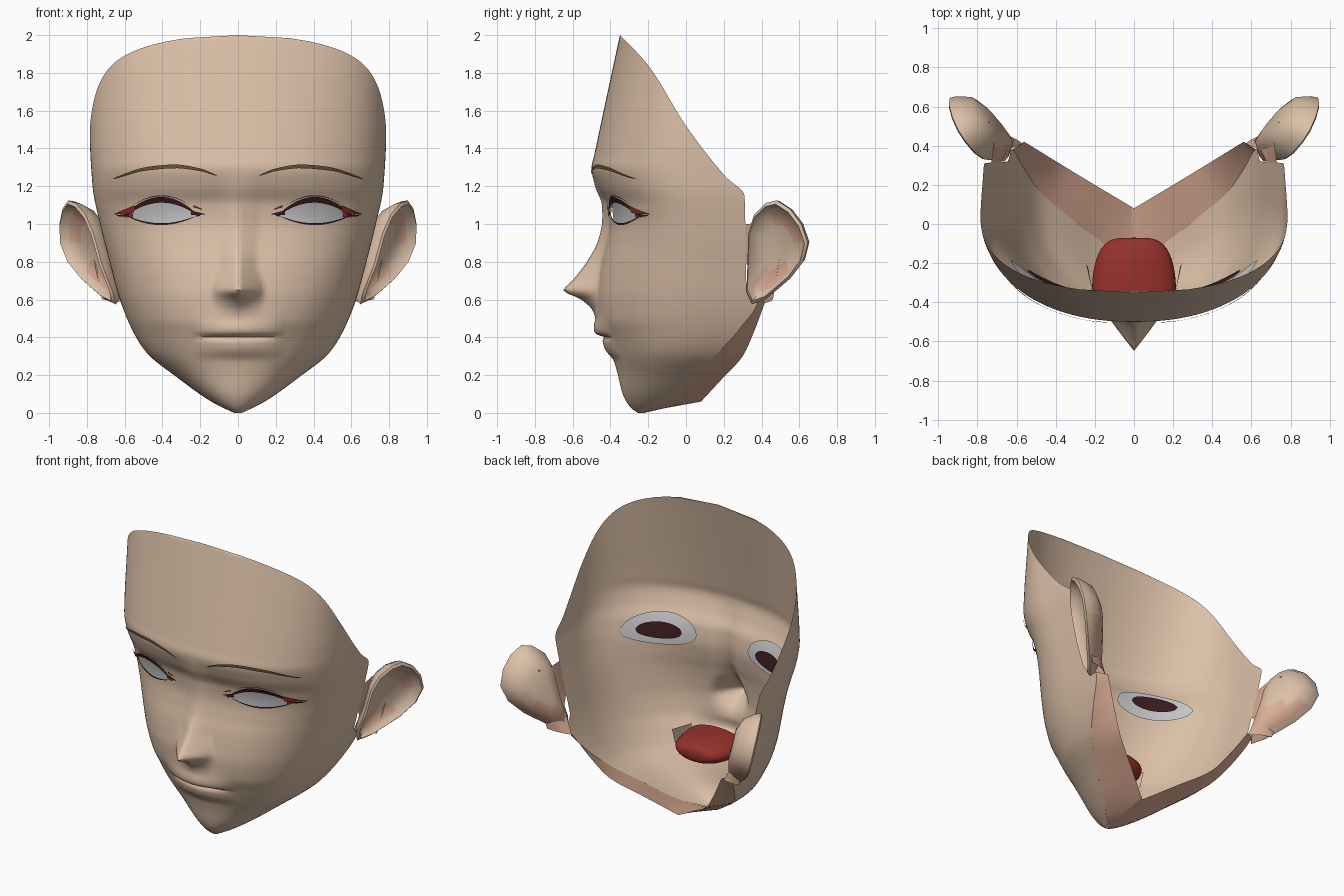
import bpy, bmesh, math
from mathutils import Vector

if "Cube" in bpy.data.objects:
    bpy.data.objects.remove(bpy.data.objects["Cube"])


def material(name, r, g, b):
    m = bpy.data.materials.new(name)
    m.diffuse_color = (r, g, b, 1)
    m.use_nodes = True
    m.node_tree.nodes["Principled BSDF"].inputs["Base Color"].default_value = m.diffuse_color
    return m


SKIN = material("skin", .72, .53, .39)
PINK = material("pink_skin", .72, .42, .30)
WHITE = material("eye_white", .58, .58, .59)
DARK = material("dark_lash", .045, .012, .015)
RED = material("mouth_red", .30, .03, .024)
BROWN = material("brow_brown", .14, .08, .04)


def curve(table, z):
    """Smooth monotone interpolation through (position, value) pairs."""
    n = len(table)
    if z <= table[0][0]:
        return table[0][1]
    if z >= table[-1][0]:
        return table[-1][1]
    s = [(table[i + 1][1] - table[i][1]) / (table[i + 1][0] - table[i][0]) for i in range(n - 1)]

    def tangent(i):
        if i == 0:
            return s[0]
        if i == n - 1:
            return s[-1]
        return 2 * s[i - 1] * s[i] / (s[i - 1] + s[i]) if s[i - 1] * s[i] > 0 else 0
    i = next(k for k in range(n - 1) if z <= table[k + 1][0])
    h = table[i + 1][0] - table[i][0]
    t = (z - table[i][0]) / h
    return ((2*t**3 - 3*t**2 + 1) * table[i][1] + (t**3 - 2*t**2 + t) * h * tangent(i)
            + (3*t**2 - 2*t**3) * table[i + 1][1] + (t**3 - t**2) * h * tangent(i + 1))


# Face described by height: half width, centre profile, side line, rear edge, nose, lips
WIDTH = [(0, .02), (.05, .125), (.19, .325), (.32, .485), (.45, .565), (.6, .625), (.8, .68),
         (1, .73), (1.2, .77), (1.5, .785), (2, .785)]
FRONT = [(0, -.25), (.03, -.29), (.1, -.33), (.22, -.36), (.3, -.385), (.4, -.425), (.5, -.465), (.62, -.475),
         (.7, -.467), (.8, -.45), (.9, -.425), (1, -.41), (1.1, -.42), (1.2, -.47), (1.3, -.5), (1.36, -.487),
         (1.6, -.436), (1.8, -.393), (2, -.35)]
SIDE = [(0, -.22), (.06, -.12), (.17, -.01), (.3, .08), (.45, .13), (.62, .14), (.8, .13), (1, .1), (1.3, .05), (2, .05)]
REAR = [(0, -.22), (.06, -.11), (.17, .01), (.3, .15), (.44, .28), (.6, .38), (.67, .32), (1.15, .31),
        (1.25, .21), (1.52, 0), (1.84, -.2), (2, -.35)]
NOSE = [(.5, .005), (.54, .02), (.6, .08), (.65, .175), (.7, .135), (.8, .075), (.9, .045), (1, .035), (1.1, .025), (1.28, 0)]
NOSE_W = [(.5, .12), (.65, .14), (.8, .10), (1.1, .12)]
LIPS = [(.28, 0), (.34, .025), (.38, .02), (.405, -.005), (.42, .045), (.45, .035), (.5, .01), (.56, 0)]
EXP = 2.2


def relief(x, z):
    nose = curve(NOSE, z) * max(0, 1 - abs(x) / curve(NOSE_W, z))
    return nose + curve(LIPS, z) * max(0, 1 - (x / .25) ** 2)


def face_y(x, z):
    w, f, c = curve(WIDTH, z), curve(FRONT, z), curve(SIDE, z)
    return c - (c - f) * max(0, 1 - min(1, abs(x) / w) ** EXP) ** (1 / EXP) - relief(x, z)


def eye_wave(x):
    return math.sin(math.pi * min(1, max(0, (x - .22) / .37))) ** .75


def eye_top(x):
    return 1.045 + .08 * eye_wave(x)


def eye_low(x):
    return 1.045 - .045 * eye_wave(x)


def finish(name, bm, mats, mirror=True):
    bmesh.ops.remove_doubles(bm, verts=bm.verts, dist=.0005)
    bmesh.ops.recalc_face_normals(bm, faces=bm.faces)
    me = bpy.data.meshes.new(name)
    bm.to_mesh(me)
    bm.free()
    for m in mats:
        me.materials.append(m)
    for p in me.polygons:
        p.use_smooth = True
    me.set_sharp_from_angle(angle=math.radians(50))
    ob = bpy.data.objects.new(name, me)
    bpy.context.collection.objects.link(ob)
    if mirror:
        ob.modifiers.new("mirror", "MIRROR").merge_threshold = .002
    return ob


def sheet(rows, closed=False):
    """Grid surface through rows of points."""
    bm = bmesh.new()
    vs = [[bm.verts.new(p) for p in r] for r in rows]
    for a, b in zip(vs, vs[1:]):
        n = len(a)
        for i in range(n if closed else n - 1):
            j = (i + 1) % n
            bm.faces.new((a[i], a[j], b[j], b[i]))
    return bm, vs


def strip(name, x0, x1, low, high, offset, mat, n=24):
    """Thin plate following the face between two height functions."""
    xs = [x0 + (x1 - x0) * i / n for i in range(n + 1)]
    rows = []
    for k in range(4):
        zs = [low(x) + (high(x) - low(x)) * k / 3 for x in xs]
        rows.append([(x, face_y(x, z) + offset, z) for x, z in zip(xs, zs)])
    finish(name, sheet(rows)[0], [mat])


# Face shell
rows = []
for r in range(121):
    z = 2 * r / 120
    w, f, c, e = (curve(t, z) for t in (WIDTH, FRONT, SIDE, REAR))
    reach = math.pi / 2
    if e < c:
        reach = math.acos(min(1, ((c - e) / (c - f)) ** (EXP / 2)))
    row = []
    for k in range(61):
        x = w * math.sin(reach * k / 60) ** (2 / EXP)
        y = c - (c - f) * max(0, math.cos(reach * k / 60)) ** (2 / EXP)
        row.append((x, y - relief(x, z), z))
    for k in range(1, 6):
        row.append((row[60][0], row[60][1] + max(0, e - c) * k / 5, z))
    rows.append(row)
bm, _ = sheet(rows)
bmesh.ops.remove_doubles(bm, verts=bm.verts, dist=.0005)
# Eye opening
outer = {v for v in bm.verts if v.is_boundary}
hole = []
for fc in bm.faces:
    p = fc.calc_center_median()
    if .22 < p.x < .59 and p.y < 0 and eye_low(p.x) < p.z < eye_top(p.x):
        hole.append(fc)
bmesh.ops.delete(bm, geom=hole, context="FACES")
for v in bm.verts:
    if v.is_boundary and v not in outer:
        x = v.co.x
        z = min((eye_low(x), eye_top(x)), key=lambda q: abs(q - v.co.z))
        v.co = (x, face_y(x, z), z)
finish("face", bm, [SKIN])

# Jaw underside
EDGE_Y = [(0, .08), (.3, .26), (.56, .42)]
EDGE_Z = [(.08, .06), (.2, .19), (.3, .3), (.36, .43), (.42, .59)]
rows = [[Vector((0, -.25, 0)).lerp(Vector((0, .08, .06)), i / 4) for i in range(5)]]
for k in range(25):
    z = .6 * k / 24
    jaw = Vector((curve(WIDTH, z), max(curve(SIDE, z), curve(REAR, z)), z))
    x = jaw.x * .9
    y = curve(EDGE_Y, x)
    rows.append([jaw.lerp(Vector((x, y, curve(EDGE_Z, y))), i / 4) for i in range(5)])
finish("jaw_underside", sheet(rows)[0], [PINK])

# Ears
OUTLINE = [(.32, .64), (.325, .78), (.33, .95), (.36, 1.05), (.42, 1.11), (.48, 1.125), (.55, 1.08),
           (.61, 1.0), (.645, .9), (.62, .8), (.55, .71), (.48, .65), (.42, .6), (.35, .575)]
NORMAL = Vector((.84, -.5, -.21))


def ear_ring(scale, depth):
    pts = []
    for y, z in OUTLINE:
        y, z = .46 + (y - .46) * scale, .87 + (z - .87) * scale
        x = .74 + .6 * (y - .33) + .25 * (z - .85) - .6 * max(0, .82 - z) ** 2
        pts.append(Vector((x, y, z)) + NORMAL * depth)
    return pts


bm, vs = sheet([ear_ring(s, d) for s, d in ((.4, -.13), (.75, -.1), (.95, -.035), (1, 0),
                                          (.93, .01), (.8, -.03), (.45, -.055))], True)
bm.faces.new(vs[0])
bm.faces.new(vs[-1])
concha = set(vs[-2])
for fc in bm.faces:
    inner = len(concha & set(fc.verts)) == 2 and any(v in vs[-1] for v in fc.verts)
    p = fc.calc_center_median()
    behind = all(v in vs[0] + vs[1] + vs[2] for v in fc.verts) and p.z < .8
    fc.material_index = int((inner and p.y > .44 and p.z > .9) or (inner and p.z < .77) or behind)
finish("ear", bm, [SKIN, PINK])

# Ear root joining the jaw and the rear edge to the back of the ear
rows = []
for k in range(9):
    z = .58 + .42 * k / 8
    a = Vector((curve(WIDTH, z), curve([(.58, .40), (.68, .32), (1.1, .31)], z), z))
    b = Vector((.62 + .2 * (z - .58), .45 + .16 * (z - .58), z + .01))
    c = Vector((.72 + .2 * (z - .58), .46 + .16 * (z - .58), z + .02))
    if z < .75:
        a.x = .57 + .5 * (z - .58)
        a.y = .41 - .2 * (z - .58)
    rows.append([a, a.lerp(b, .5), b.lerp(c, .35), c])
finish("ear_root", sheet(rows)[0], [PINK])


# Eyes
def wave(x, a, b):
    return max(0, math.sin(math.pi * (x - a) / (b - a)))


def oval(x, half):
    return max(0, 1 - ((x - .41) / half) ** 2) ** .5


strip("eye_white", .19, .63, lambda x: 1.045 - .09 * oval(x, .2201), lambda x: 1.045 + .115 * oval(x, .2201), .014, WHITE)
strip("eye_back", .275, .545, lambda x: 1.055 - .05 * oval(x, .1351), lambda x: 1.055 + .055 * oval(x, .1351), .04, DARK)
strip("upper_lash", .2, .64, lambda x: eye_top(x) - .012 * wave(x, .15, .69),
      lambda x: eye_top(x) + .002 + .016 * wave(x, .2, .64), -.014, DARK)
strip("lid_crease", .24, .58, lambda x: eye_top(x) + .022, lambda x: eye_top(x) + .022 + .005 * wave(x, .24, .58), -.005, DARK)
strip("lash_wing", .55, .655, lambda x: 1.05 + .1 * (.655 - x), lambda x: 1.054 + .42 * (.655 - x), -.018, RED)
strip("inner_lash", .175, .25, lambda x: 1.05 - .05 * (x - .175), lambda x: 1.053 + .25 * (x - .175), -.01, DARK)
strip("inner_corner", .19, .235, lambda x: 1.075 + .3 * (x - .19), lambda x: 1.08 + .45 * (x - .19), -.012, RED)
strip("outer_corner", .555, .60, lambda x: 1.035, lambda x: 1.055, -.004, RED)
strip("lower_lash", .24, .6, lambda x: eye_low(x) - .006 * wave(x, .24, .6), lambda x: eye_low(x) + .004, -.005, DARK)


# Eyebrows
def brow(x):
    return curve([(.11, 1.255), (.2, 1.287), (.33, 1.305), (.48, 1.293), (.66, 1.24)], x)


strip("eyebrow", .115, .66, lambda x: brow(x) - .010 * wave(x, .11, .665) ** .5,
      lambda x: brow(x) + .010 * wave(x, .11, .665) ** .5, -.012, BROWN)

# Mouth line and the hollow behind it
strip("lip_line", 0, .21, lambda x: .390 + .006 * x / .21, lambda x: .402, -.006, PINK)
rows = []
for i in range(13):
    a = math.pi / 2 * i / 12
    rx, y = .215 * math.cos(a) ** .5 if i < 12 else 0, -.345 + .275 * math.sin(a)
    rz = .085 * math.cos(a) ** .5 if i < 12 else 0
    rows.append([(rx * math.sin(math.pi * k / 12), y, .41 + rz * math.cos(math.pi * k / 12)) for k in range(13)])
finish("mouth_hollow", sheet(rows)[0], [RED])
finish("inner_lip", sheet([[(.21, -.36, .46), (.21, -.36, .35)], [(.245, -.2, .47), (.235, -.22, .37)]])[0], [SKIN])
